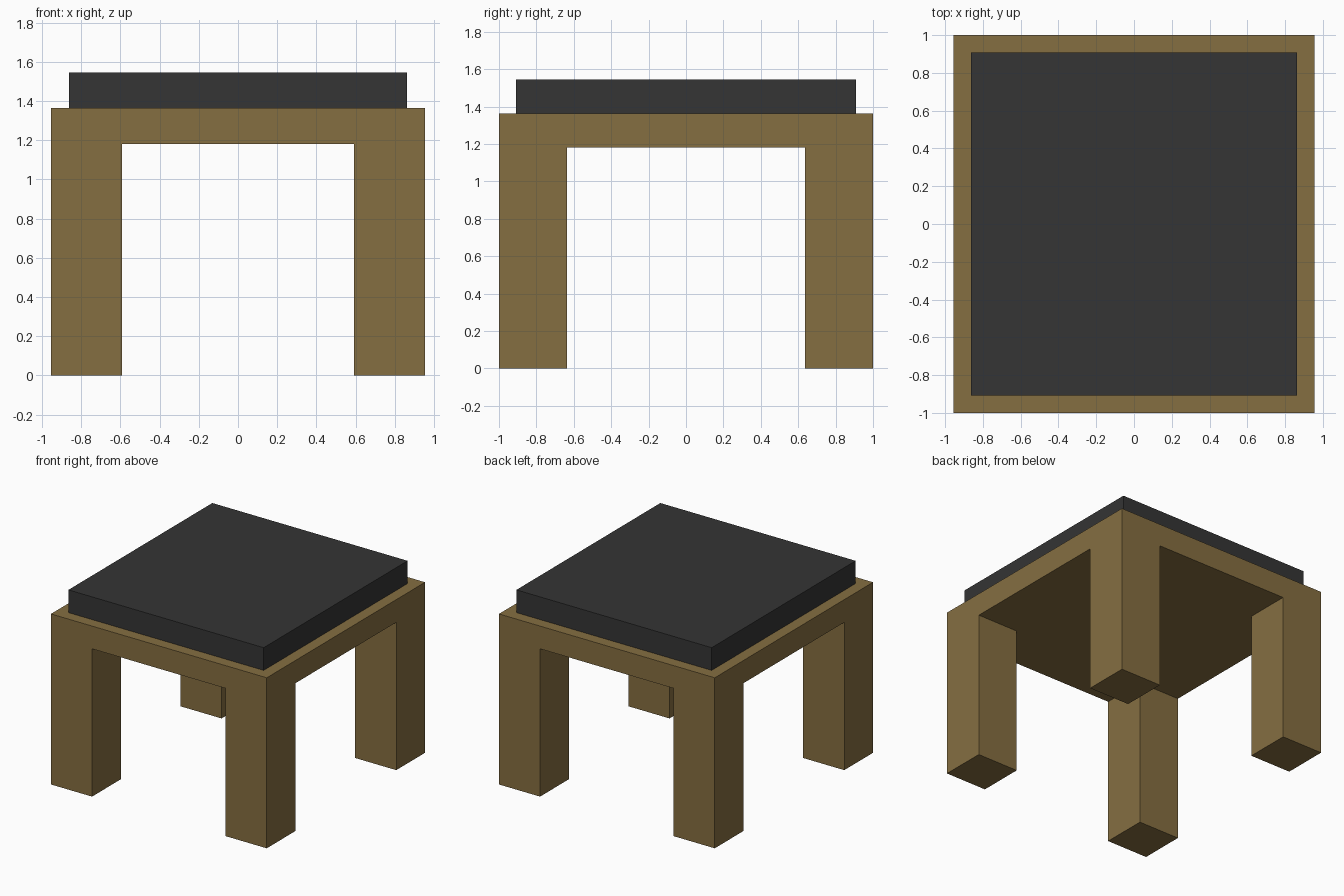
import bpy
import bmesh
from mathutils import Vector

if "Cube" in bpy.data.objects:
    bpy.data.objects.remove(bpy.data.objects["Cube"])

U = 2 / 11  # base module of the design


def material(name, rgb):
    m = bpy.data.materials.new(name)
    m.diffuse_color = (*rgb, 1)
    m.use_nodes = True
    m.node_tree.nodes["Principled BSDF"].inputs["Base Color"].default_value = m.diffuse_color
    return m


def add_object(name, bm, mat):
    bmesh.ops.recalc_face_normals(bm, faces=bm.faces)
    mesh = bpy.data.meshes.new(name)
    bm.to_mesh(mesh)
    bm.free()
    mesh.materials.append(mat)
    obj = bpy.data.objects.new(name, mesh)
    bpy.context.collection.objects.link(obj)
    return obj


def box(hx, hy, z0, z1):
    bm = bmesh.new()
    bmesh.ops.create_cube(bm, size=1)
    for v in bm.verts:
        v.co = Vector((v.co.x * 2 * hx, v.co.y * 2 * hy, z1 if v.co.z > 0 else z0))
    return bm


wood = material("brown wood", (0.235, 0.156, 0.053))
fabric = material("dark grey cushion", (0.035, 0.035, 0.035))

HX, HY = 5.25 * U, 5.5 * U   # half size of the frame
LEG = 2 * U                  # leg thickness
Z_LEG, Z_FRAME, Z_TOP = 6.5 * U, 7.5 * U, 8.5 * U

# Frame slab with four legs extruded from its bottom corners
bm = box(HX, HY, Z_LEG, Z_FRAME)
for axis, half in (((1, 0, 0), HX), ((0, 1, 0), HY)):
    for s in (-1, 1):
        bmesh.ops.bisect_plane(bm, geom=bm.verts[:] + bm.edges[:] + bm.faces[:],
                               plane_co=Vector(axis) * s * (half - LEG), plane_no=axis)
bm.normal_update()
corners = []
for f in bm.faces:
    c = f.calc_center_median()
    if f.normal.z < -0.9 and abs(c.x) > HX - LEG and abs(c.y) > HY - LEG:
        corners.append(f)
for f in bmesh.ops.extrude_discrete_faces(bm, faces=corners)["faces"]:
    for v in f.verts:
        v.co.z = 0
bmesh.ops.remove_doubles(bm, verts=bm.verts, dist=1e-5)
add_object("frame_and_legs", bm, wood)

# Cushion on top
add_object("seat_cushion", box(4.75 * U, 5 * U, Z_FRAME, Z_TOP), fabric)
